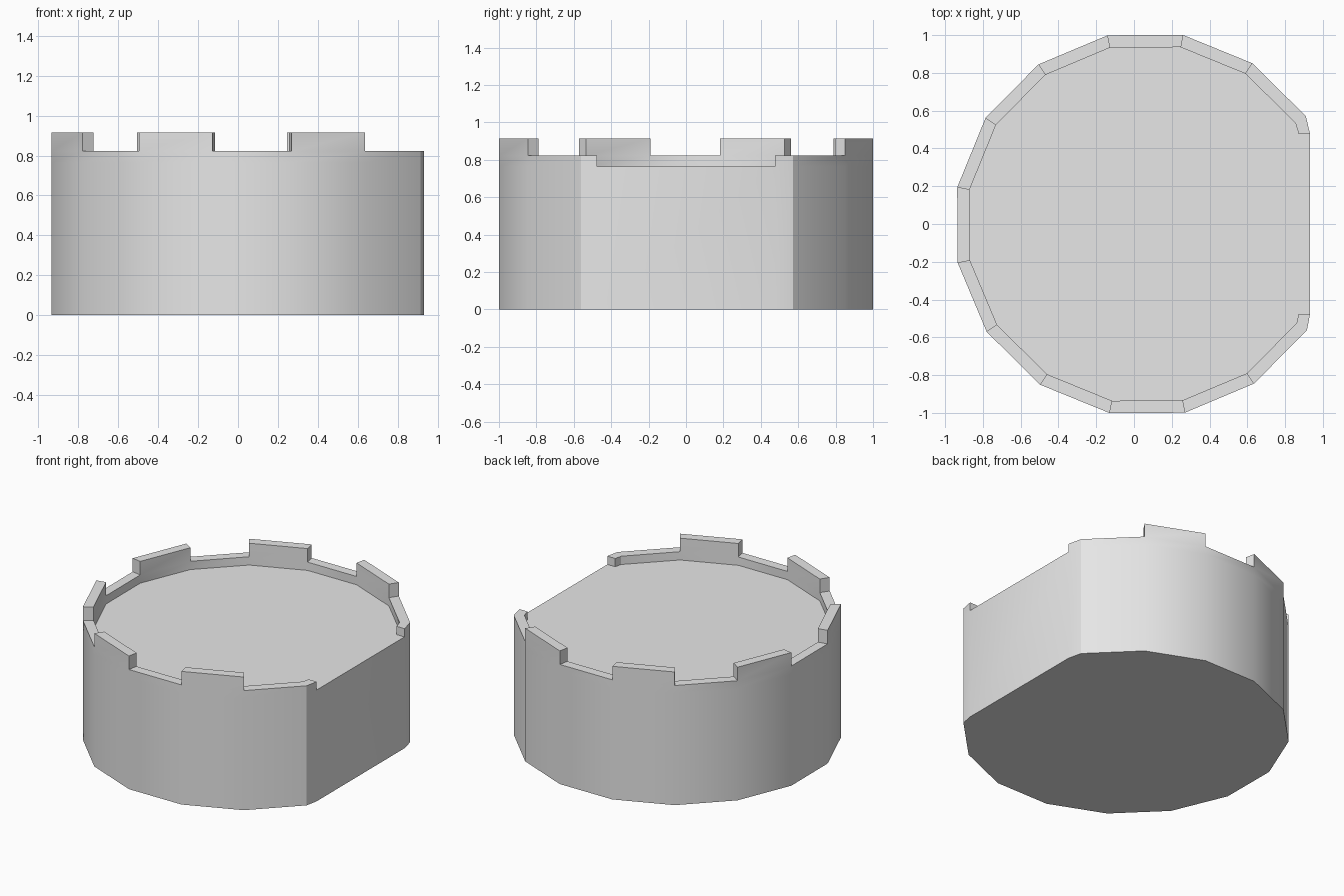
import bpy, bmesh, math
from mathutils import Vector

if "Cube" in bpy.data.objects:
    bpy.data.objects.remove(bpy.data.objects["Cube"], do_unlink=True)

SIDES = 16
CENTRE_X = 0.065
FLOOR_Z, PARAPET_Z, MERLON_Z = 0.765, 0.822, 0.915
FLAT_X, FLAT_Y = 0.932, 0.477
TWIST = math.radians(0.3)

grey = bpy.data.materials.new("light_grey")
grey.use_nodes = True
grey.diffuse_color = (0.8, 0.8, 0.8, 1)
grey.node_tree.nodes["Principled BSDF"].inputs["Base Color"].default_value = (0.8, 0.8, 0.8, 1)


def outline(apothem, end_x):
    """Sixteen-sided ring, open where the flat joining wall cuts it."""
    radius = apothem / math.cos(math.pi / SIDES)
    pts = [(end_x, FLAT_Y)]
    for k in range(1, SIDES - 1):
        a = (k + 0.5) * math.tau / SIDES + TWIST
        pts.append((CENTRE_X + radius * math.cos(a), radius * math.sin(a)))
    return pts + [(end_x, -FLAT_Y)]


bm = bmesh.new()


def level(pts, z):
    return [bm.verts.new((x, y, z)) for x, y in pts]


def strip(a, b):
    return [bm.faces.new((a[i], a[i + 1], b[i + 1], b[i])) for i in range(len(a) - 1)]


outer, inner = outline(1.0, FLAT_X), outline(0.935, 0.872)
base, sill, rim = (level(outer, z) for z in (0, FLOOR_Z, PARAPET_Z))
floor_in, rim_in = level(inner, FLOOR_Z), level(inner, PARAPET_Z)

# Drum walls, parapet and floor
bm.faces.new(base[::-1])
strip(base, sill)
strip(sill, rim)
parapet = strip(rim, rim_in)
strip(rim_in, floor_in)
bm.faces.new([sill[0]] + floor_in + [sill[-1]])

# Flat joining wall and the two parapet ends beside it
bm.faces.new((base[-1], base[0], sill[0], sill[-1]))
for i in (0, -1):
    bm.faces.new((sill[i], rim[i], rim_in[i], floor_in[i]))

# Merlons on every other side
for face in parapet[1:-1]:
    if parapet.index(face) % 2:
        continue
    grown = bmesh.ops.extrude_face_region(bm, geom=[face])["geom"]
    bmesh.ops.translate(bm, vec=Vector((0, 0, MERLON_Z - PARAPET_Z)),
                        verts=[g for g in grown if isinstance(g, bmesh.types.BMVert)])
    bm.faces.remove(face) if face.is_valid else None

bmesh.ops.recalc_face_normals(bm, faces=bm.faces)
mesh = bpy.data.meshes.new("round_tower_section")
bm.to_mesh(mesh)
bm.free()
mesh.materials.append(grey)
tower = bpy.data.objects.new("round_tower_section", mesh)
bpy.context.collection.objects.link(tower)

# Smooth drum with crisp rims
bpy.ops.object.select_all(action="DESELECT")
tower.select_set(True)
bpy.context.view_layer.objects.active = tower
bpy.ops.object.shade_smooth_by_angle(angle=math.radians(30))
